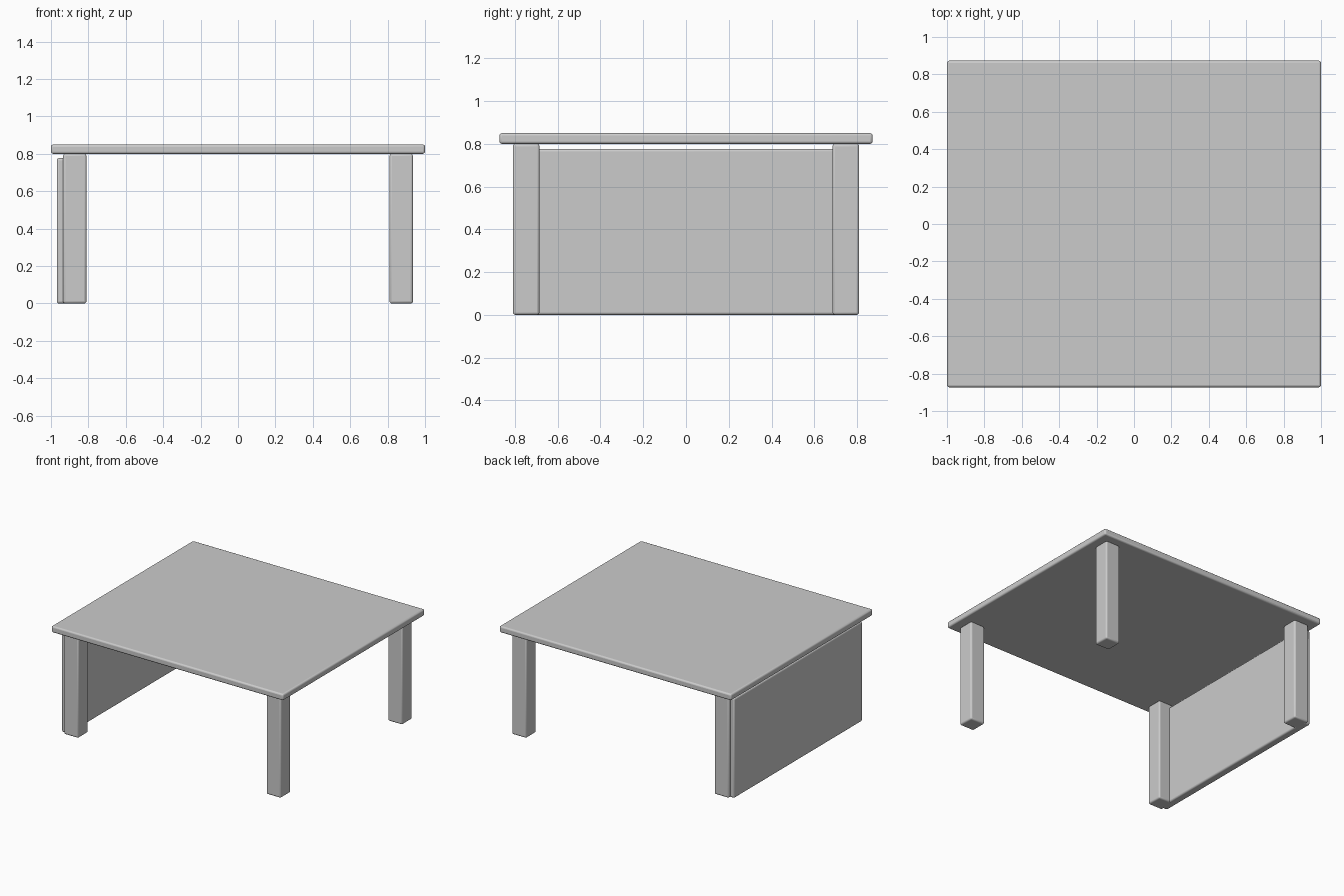
import bpy

if "Cube" in bpy.data.objects:
    bpy.data.objects.remove(bpy.data.objects["Cube"])

# One plain grey for the whole table
grey = bpy.data.materials.new("plain_grey")
grey.diffuse_color = (0.6, 0.6, 0.6, 1)
grey.use_nodes = True
grey.node_tree.nodes["Principled BSDF"].inputs["Base Color"].default_value = grey.diffuse_color


def rounded_box(name, lo, hi, bevel=0.012):
    """Box between two corners with softly rounded edges."""
    centre = [(a + b) / 2 for a, b in zip(lo, hi)]
    bpy.ops.mesh.primitive_cube_add(size=1, location=centre)
    ob = bpy.context.object
    ob.name = name
    ob.scale = [b - a for a, b in zip(lo, hi)]
    bpy.ops.object.transform_apply(location=False, rotation=False, scale=True)
    mod = ob.modifiers.new("rounded_edges", 'BEVEL')
    mod.width = bevel
    mod.segments = 3
    ob.data.materials.append(grey)
    bpy.ops.object.shade_smooth_by_angle()
    return ob


# Table top
rounded_box("table_top", (-1, -0.873, 0.80), (1, 0.873, 0.85))

# Four square legs, set in from the corners
LEG = 0.125
for sx, side in ((-1, "left"), (1, "right")):
    for sy, end in ((-1, "front"), (1, "back")):
        cx, cy = sx * 0.873, sy * 0.748
        rounded_box(f"leg_{end}_{side}",
                    (cx - LEG / 2, cy - LEG / 2, 0),
                    (cx + LEG / 2, cy + LEG / 2, 0.80))

# Panel closing the left side, standing slightly proud of the legs
rounded_box("side_panel", (-0.969, -0.79, 0), (-0.906, 0.79, 0.777))
